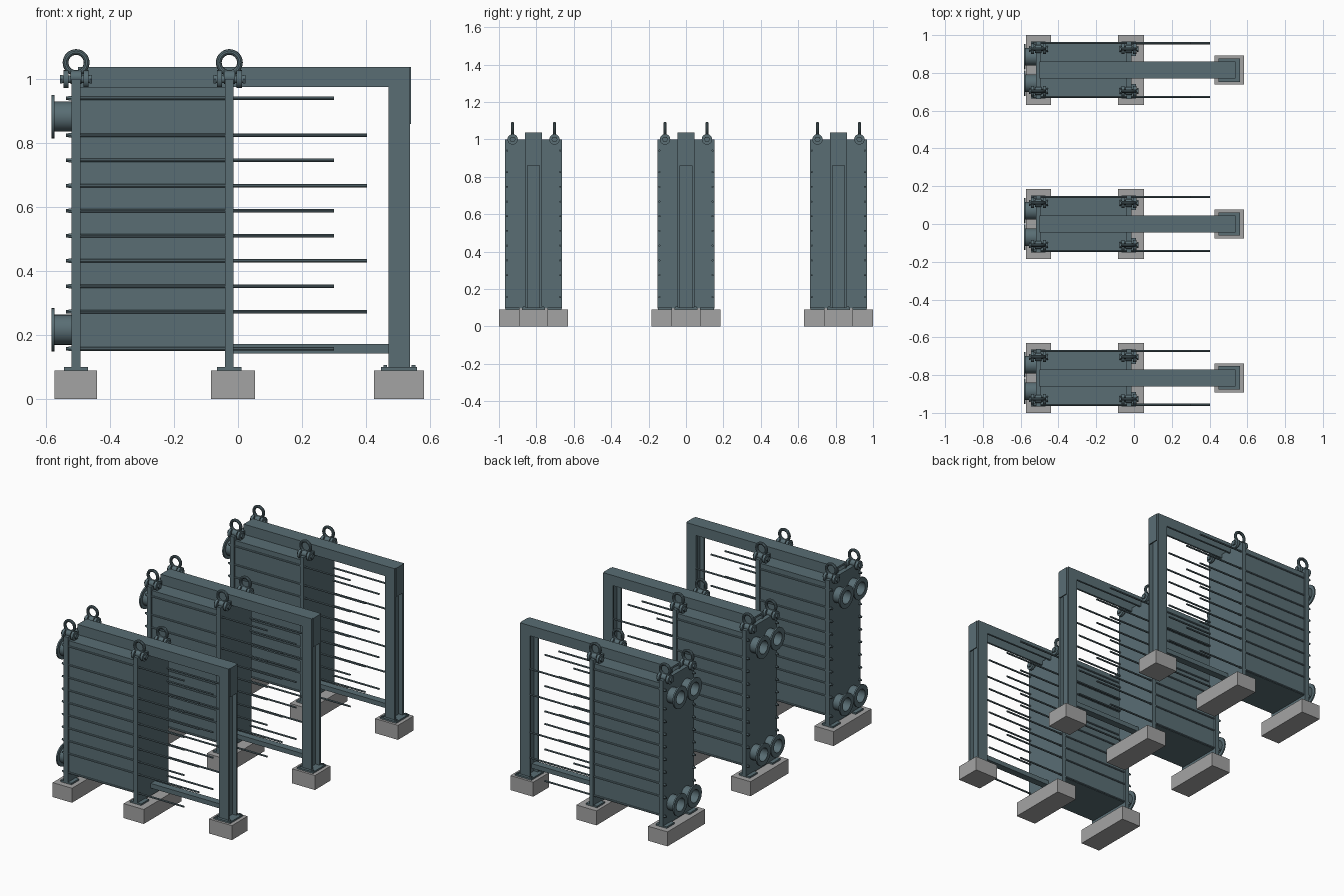
import bpy, bmesh, math
from mathutils import Matrix, Vector

if "Cube" in bpy.data.objects:
    bpy.data.objects.remove(bpy.data.objects["Cube"], do_unlink=True)


def material(name, rgb):
    m = bpy.data.materials.new(name)
    m.use_nodes = True
    m.diffuse_color = (*rgb, 1)
    bsdf = m.node_tree.nodes["Principled BSDF"]
    bsdf.inputs["Base Color"].default_value = (*rgb, 1)
    bsdf.inputs["Roughness"].default_value = 0.6
    return m


STEEL = material("blue_grey_steel", (0.1, 0.155, 0.175))
CONCRETE = material("grey_concrete", (0.37, 0.37, 0.37))
parts = []


def finish(name, bm, mat, smooth=False):
    bmesh.ops.recalc_face_normals(bm, faces=bm.faces)
    mesh = bpy.data.meshes.new(name)
    bm.to_mesh(mesh)
    bm.free()
    mesh.materials.append(mat)
    ob = bpy.data.objects.new(name, mesh)
    bpy.context.collection.objects.link(ob)
    if smooth:
        bpy.ops.object.select_all(action='DESELECT')
        ob.select_set(True)
        bpy.context.view_layer.objects.active = ob
        bpy.ops.object.shade_smooth_by_angle(angle=math.radians(35))
    parts.append(ob)
    return ob


def box(name, xs, ys, zs, mat=STEEL):
    bm = bmesh.new()
    size = [b - a for a, b in (xs, ys, zs)]
    mid = [(a + b) / 2 for a, b in (xs, ys, zs)]
    bmesh.ops.create_cube(bm, size=1, matrix=Matrix.Translation(mid) @ Matrix.Diagonal((*size, 1)))
    return finish(name, bm, mat)


def rod(name, x0, x1, y, z, r, sides=12):
    bm = bmesh.new()
    place = Matrix.Translation(((x0 + x1) / 2, y, z)) @ Matrix.Rotation(math.pi / 2, 4, 'Y')
    bmesh.ops.create_cone(bm, cap_ends=True, segments=sides, radius1=r, radius2=r,
                          depth=x1 - x0, matrix=place)
    return finish(name, bm, STEEL, sides > 6)


def lathe(name, profile, y, z, sides=28):
    """Revolve a closed (x, radius) profile about an axis along x."""
    bm = bmesh.new()
    rings = []
    for i in range(sides):
        a = math.tau * i / sides
        rings.append([bm.verts.new((x, y + r * math.cos(a), z + r * math.sin(a))) for x, r in profile])
    n = len(profile)
    for i in range(sides):
        p, q = rings[i], rings[(i + 1) % sides]
        for j in range(n):
            k = (j + 1) % n
            bm.faces.new((p[j], p[k], q[k], q[j]))
    return finish(name, bm, STEEL, True)


def ring(name, centre, major, minor, segs=28, tube=10):
    """Torus lying in the xz plane."""
    bm = bmesh.new()
    grid = []
    for i in range(segs):
        a = math.tau * i / segs
        out = Vector((math.cos(a), 0, math.sin(a)))
        row = []
        for j in range(tube):
            b = math.tau * j / tube
            row.append(bm.verts.new(Vector(centre) + out * (major + minor * math.cos(b))
                                    + Vector((0, minor * math.sin(b), 0))))
        grid.append(row)
    for i in range(segs):
        for j in range(tube):
            p, q = grid[i], grid[(i + 1) % segs]
            k = (j + 1) % tube
            bm.faces.new((p[j], q[j], q[k], p[k]))
    return finish(name, bm, STEEL, True)


def prism(name, outline, direction):
    """Extrude a closed outline of 3D points."""
    bm = bmesh.new()
    face = bm.faces.new([bm.verts.new(p) for p in outline])
    moved = bmesh.ops.extrude_face_region(bm, geom=[face])["geom"]
    bmesh.ops.translate(bm, vec=direction, verts=[v for v in moved if isinstance(v, bmesh.types.BMVert)])
    return finish(name, bm, STEEL)


# Concrete footings
for label, xs, half in (("front", (-0.573, -0.44), 0.185), ("middle", (-0.085, 0.053), 0.185),
                        ("rear", (0.425, 0.582), 0.077)):
    box(label + "_footing", xs, (-half, half), (0, 0.09), CONCRETE)

# Plate pack between two thick pressure plates
box("plate_pack", (-0.493, -0.038), (-0.14, 0.14), (0.15, 0.975))
box("fixed_pressure_plate", (-0.52, -0.492), (-0.152, 0.152), (0.095, 1.0))
box("moving_pressure_plate", (-0.04, -0.014), (-0.152, 0.152), (0.095, 1.0))

# Carrying rail: a channel open downward, with an end tab over the column
W, T = 0.045, 0.012
channel = [(-W, 0.975), (-W, 1.038), (W, 1.038), (W, 0.975),
           (W - T, 0.975), (W - T, 1.026), (T - W, 1.026), (T - W, 0.975)]
prism("top_rail", [(-0.5, y, z) for y, z in channel], (1.037, 0, 0))
box("rail_end_tab", (0.534, 0.541), (T - W, W - T), (0.86, 1.038))
box("bottom_rail", (-0.02, 0.475), (-0.022, 0.022), (0.143, 0.172))

# Rear column: a beam with two side flanges and a central web
for side in (-1, 1):
    box("column_flange", (0.47, 0.537), sorted((side * W, side * (W - T))), (0.095, 0.98))
box("column_web", (0.497, 0.51), (-W + T, W - T), (0.095, 1.03))
box("column_base_plate", (0.447, 0.56), (-0.062, 0.062), (0.09, 0.1))
for x in (0.46, 0.548):
    for y in (-0.05, 0.05):
        box("base_bolt", (x - 0.006, x + 0.006), (y - 0.006, y + 0.006), (0.1, 0.107))

# Tie rods with nuts: alternate long and short
LONG, SHORT = 0.403, 0.3
ties = ((0.94, SHORT), (0.825, LONG), (0.746, SHORT), (0.667, LONG), (0.589, SHORT),
        (0.511, SHORT), (0.432, LONG), (0.353, SHORT), (0.274, LONG), (0.157, SHORT))
for side in (-1, 1):
    y = side * 0.142
    for z, end in ties:
        rod("tie_rod", -0.537, end, y, z, 0.0055, 8)
        rod("tie_nut", -0.53, -0.52, y, z, 0.008, 6)

    # Flanged nozzles on the fixed plate
    for z in (0.883, 0.217):
        lathe("nozzle", [(-0.519, 0.047), (-0.574, 0.047), (-0.574, 0.068), (-0.583, 0.068),
                         (-0.583, 0.04), (-0.519, 0.04)], side * 0.07, z)

    # Feet and lifting shackles on both pressure plates
    for x in (-0.506, -0.027):
        y = side * 0.112
        box("foot_plate", (x - 0.038, x + 0.038), (y - 0.038, y + 0.038), (0.09, 0.1))
        ring("lifting_ring", (x, y, 1.052), 0.033, 0.009)
        rod("shackle_pin", x - 0.05, x + 0.05, y, 1.0, 0.012)
        for s in (-1, 1):
            ear = x + s * 0.031
            rod("shackle_ear", ear - 0.008, ear + 0.008, y, 1.0, 0.028, 20)
            rod("pin_head", x + s * 0.046 - 0.004, x + s * 0.046 + 0.004, y, 1.0, 0.016, 6)
        rod("shackle_collar", x - 0.017, x + 0.017, y, 1.006, 0.021, 16)

# Three identical units in a row
for ob in list(parts):
    for y in (-0.815, 0.815):
        twin = ob.copy()
        twin.location.y = y
        bpy.context.collection.objects.link(twin)
bpy.ops.object.select_all(action='DESELECT')
